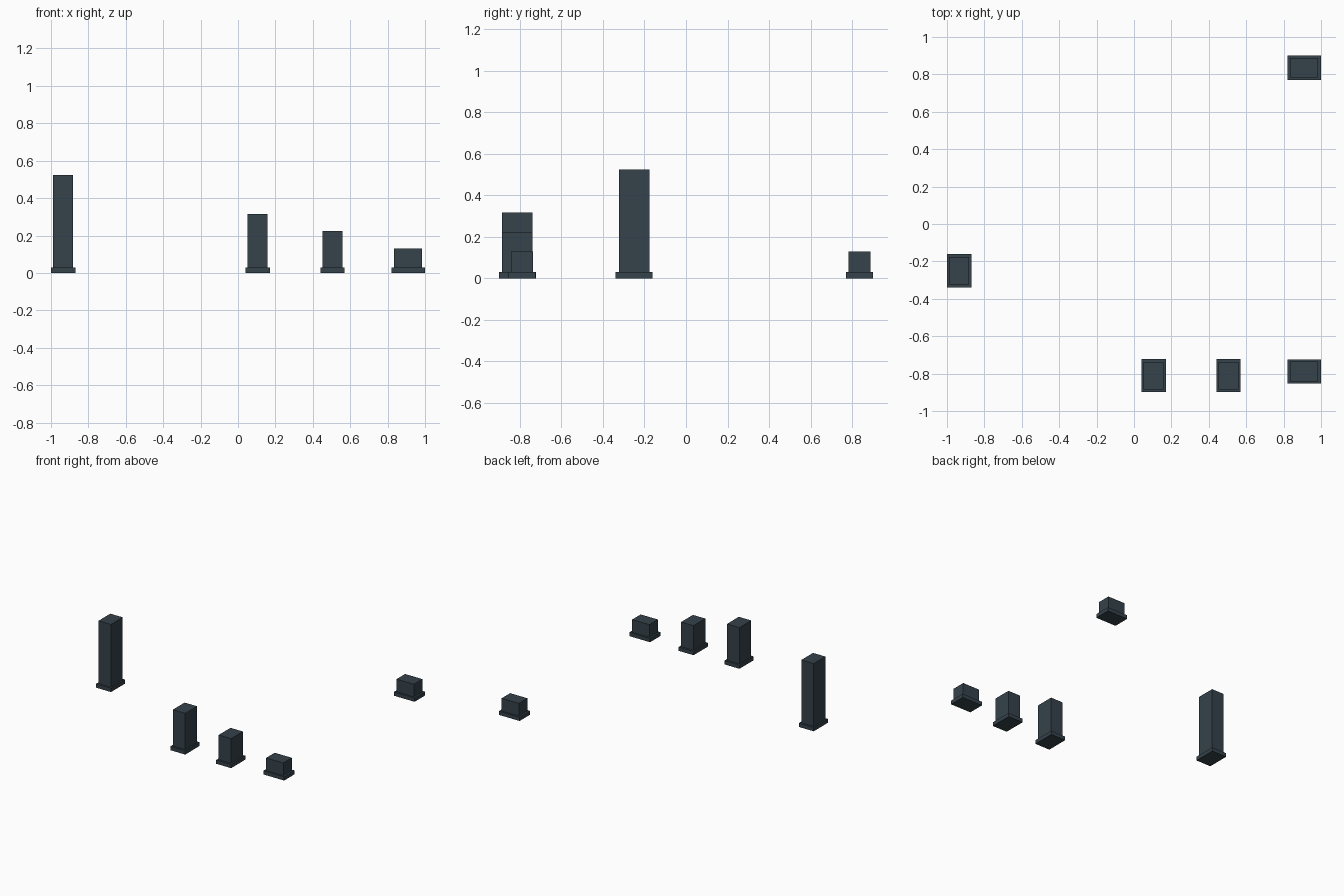
import bpy, bmesh

if "Cube" in bpy.data.objects:
    bpy.data.objects.remove(bpy.data.objects["Cube"])

slate = bpy.data.materials.new("dark_slate")
slate.diffuse_color = (0.036, 0.054, 0.070, 1)
slate.use_nodes = True
slate.node_tree.nodes["Principled BSDF"].inputs["Base Color"].default_value = slate.diffuse_color

PLATE_H = 0.03


def box(name, x0, x1, y0, y1, z0, z1):
    bm = bmesh.new()
    bmesh.ops.create_cube(bm, size=1)
    for v in bm.verts:
        v.co = (x1 if v.co.x > 0 else x0,
                y1 if v.co.y > 0 else y0,
                z1 if v.co.z > 0 else z0)
    mesh = bpy.data.meshes.new(name)
    bm.to_mesh(mesh)
    bm.free()
    mesh.materials.append(slate)
    ob = bpy.data.objects.new(name, mesh)
    bpy.context.collection.objects.link(ob)
    return ob


# name, plate centre x, y, plate size x, y, inset x, y, top height
pillars = [
    ("tall_pillar", -0.935, -0.25, 0.13, 0.177, 0.011, 0.015, 0.524),
    ("medium_pillar", 0.105, -0.811, 0.13, 0.177, 0.011, 0.015, 0.316),
    ("short_pillar", 0.505, -0.811, 0.13, 0.177, 0.011, 0.015, 0.224),
    ("front_block", 0.910, -0.789, 0.18, 0.13, 0.015, 0.012, 0.13),
    ("back_block", 0.910, 0.835, 0.18, 0.13, 0.015, 0.012, 0.13),
]

# Each pillar is a plain block standing on a slightly wider foot plate
for name, cx, cy, sx, sy, ix, iy, top in pillars:
    hx, hy = sx / 2, sy / 2
    box(name + "_foot_plate", cx - hx, cx + hx, cy - hy, cy + hy, 0, PLATE_H)
    box(name, cx - hx + ix, cx + hx - ix, cy - hy + iy, cy + hy - iy, PLATE_H, top)
